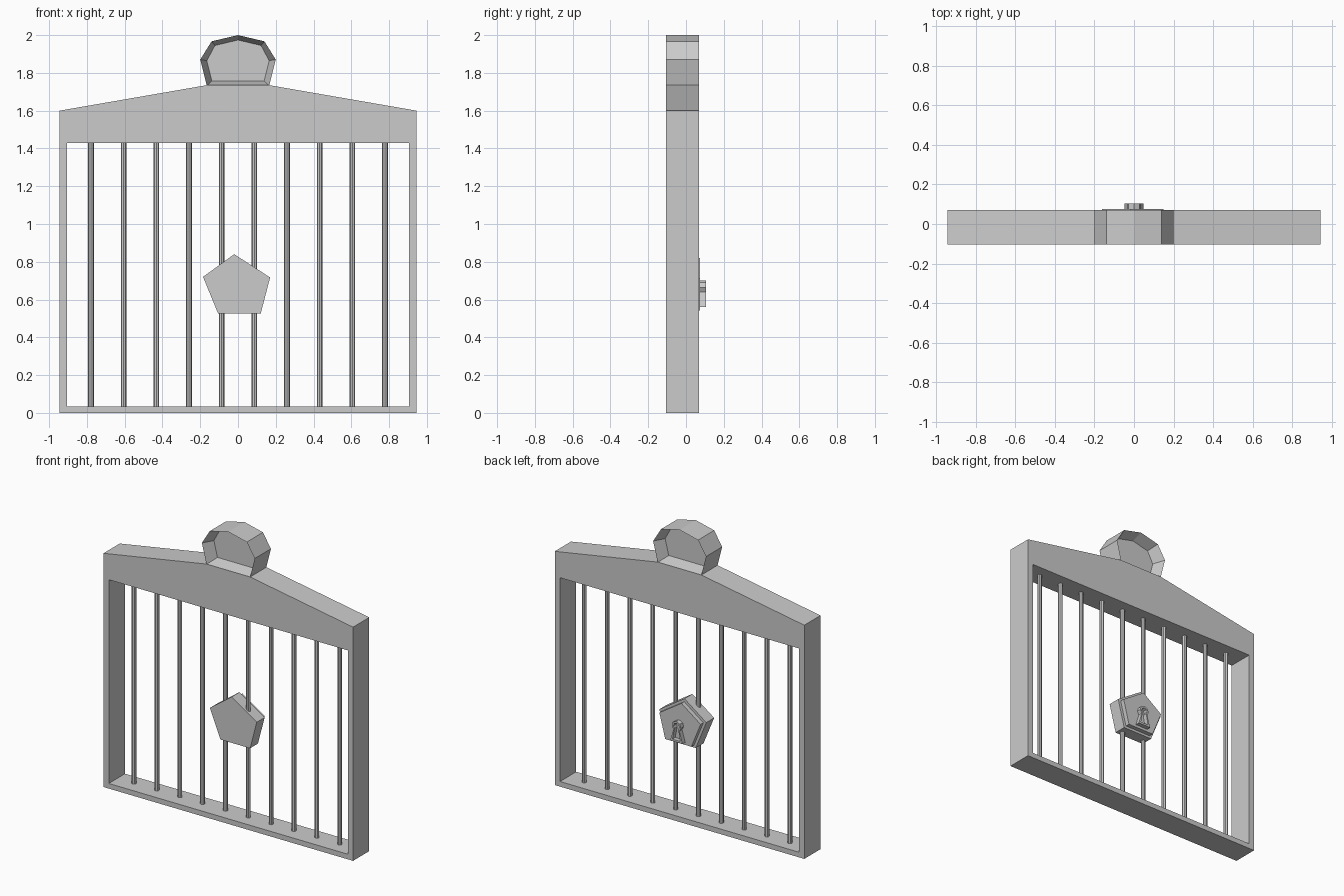
import bpy, bmesh, math

cube = bpy.data.objects.get("Cube")
if cube:
    bpy.data.objects.remove(cube, do_unlink=True)

grey = bpy.data.materials.new("plain grey")
grey.use_nodes = True
colour = (0.6, 0.6, 0.6, 1)
grey.diffuse_color = colour
grey.node_tree.nodes["Principled BSDF"].inputs["Base Color"].default_value = colour

FRONT, BACK = -0.105, 0.07


def add_mesh(name, mesh):
    mesh.materials.clear()
    mesh.materials.append(grey)
    obj = bpy.data.objects.new(name, mesh)
    bpy.context.collection.objects.link(obj)
    return obj


def prism(name, loops, y0, y1):
    """Extrude (x, z) outlines from y0 to y1; extra outlines become holes."""
    curve = bpy.data.curves.new(name, "CURVE")
    curve.dimensions = "2D"
    curve.fill_mode = "BOTH"
    curve.extrude = (y1 - y0) / 2
    for loop in loops:
        spline = curve.splines.new("POLY")
        spline.points.add(len(loop) - 1)
        for point, (x, z) in zip(spline.points, loop):
            point.co = (x, z, 0, 1)
        spline.use_cyclic_u = True
    helper = bpy.data.objects.new(name + " outline", curve)
    bpy.context.collection.objects.link(helper)
    graph = bpy.context.evaluated_depsgraph_get()
    mesh = bpy.data.meshes.new_from_object(helper.evaluated_get(graph))
    bpy.data.objects.remove(helper, do_unlink=True)
    for v in mesh.vertices:
        x, z, depth = v.co
        v.co = (x, (y0 + y1) / 2 - depth, z)
    # Weld the caps to the walls and shade flat
    bm = bmesh.new()
    bm.from_mesh(mesh)
    bmesh.ops.remove_doubles(bm, verts=bm.verts, dist=0.0001)
    bmesh.ops.recalc_face_normals(bm, faces=bm.faces)
    for f in bm.faces:
        f.smooth = False
    bm.to_mesh(mesh)
    bm.free()
    return add_mesh(name, mesh)


def mirrored(right):
    """Close a half outline, listed bottom to top, across x = 0."""
    return right + [(-x, z) for x, z in reversed(right) if x > 0]


def scaled(loop, factor):
    cx = sum(p[0] for p in loop) / len(loop)
    cz = sum(p[1] for p in loop) / len(loop)
    return [(cx + (x - cx) * factor, cz + (z - cz) * factor) for x, z in loop]


# Gate frame with sloping top and one rectangular opening
outline = mirrored([(0.945, 0), (0.945, 1.6), (0.165, 1.735)])
opening = mirrored([(0.905, 0.035), (0.905, 1.43)])
prism("gate_frame", [outline, opening], FRONT, BACK)

# Crest, dished on both faces
rim = mirrored([(0.165, 1.733), (0.2, 1.87), (0.14, 1.967), (0, 2.0)])
floor = mirrored([(0.138, 1.757), (0.165, 1.865), (0.122, 1.945), (0, 1.974)])
dish = 0.08
bm = bmesh.new()
rings = []
for loop, y in ((floor, FRONT + dish), (rim, FRONT), (rim, BACK), (floor, BACK - dish)):
    rings.append([bm.verts.new((x, y, z)) for x, z in loop])
for a, b in zip(rings, rings[1:]):
    for i in range(len(a)):
        j = (i + 1) % len(a)
        bm.faces.new((a[i], a[j], b[j], b[i]))
bm.faces.new(rings[0])
bm.faces.new(rings[-1])
bmesh.ops.recalc_face_normals(bm, faces=bm.faces)
mesh = bpy.data.meshes.new("crest")
bm.to_mesh(mesh)
bm.free()
add_mesh("crest", mesh)

# Ten upright bars
for i in range(10):
    bpy.ops.mesh.primitive_cylinder_add(
        vertices=8, radius=0.015, depth=1.42, location=((i - 4.5) * 0.173, -0.012, 0.735))
    bar = bpy.context.object
    bar.name = f"bar_{i + 1}"
    bar.data.materials.append(grey)

# Five-sided lock body and its stepped back plate
pentagon = [(-0.02, 0.84), (0.17, 0.717), (0.12, 0.525), (-0.105, 0.525), (-0.185, 0.72)]
prism("lock_body", [pentagon], -0.04, 0.045)
prism("lock_plate", [scaled(pentagon, 0.88)], 0.04, 0.075)


# Raised keyhole surround
def keyhole(radius, foot, base):
    angles = [math.radians(a) for a in (-50, -5, 40)]
    head = [(radius * math.cos(a), 0.667 + radius * math.sin(a)) for a in angles]
    return mirrored([(foot, base)] + head + [(0, 0.667 + radius)])


prism("keyhole_surround", [keyhole(0.035, 0.047, 0.56), keyhole(0.022, 0.029, 0.573)], 0.07, 0.105)
